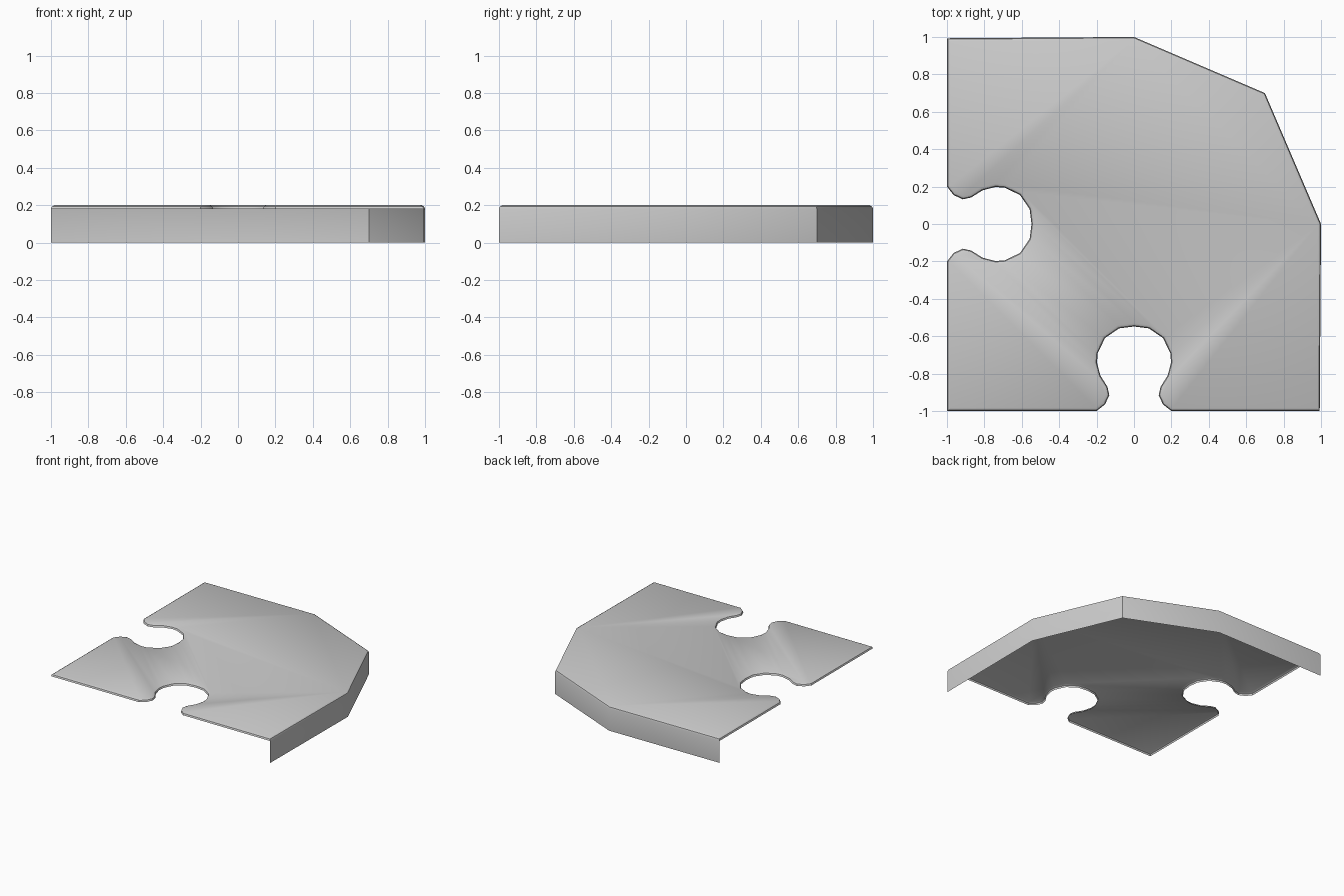
import bpy, bmesh
from mathutils import Vector

if "Cube" in bpy.data.objects:
    bpy.data.objects.remove(bpy.data.objects["Cube"])

# Half of one jigsaw socket: (distance from centre line, position across the edge)
socket = [(0.2, -1), (0.155, -0.965), (0.132, -0.915), (0.142, -0.87),
          (0.18, -0.81), (0.198, -0.74), (0.194, -0.69), (0.155, -0.61), (0.08, -0.558)]

# Outline is symmetric about the diagonal x = y
half = [(-1, -1)] + [(-u, v) for u, v in socket] + [(0, -0.548)]
half += [(u, v) for u, v in reversed(socket)]
half += [(0.993, -1), (1, 0)]
wall_start = len(half) - 2
outline = half + [(0.7, 0.7)] + [(y, x) for x, y in reversed(half[1:])]
outline = [Vector(p) for p in outline]
wall_end = wall_start + 4


def inset(points, d):
    """Mitred inward offset of a counter-clockwise outline."""
    out = []
    for i, p in enumerate(points):
        a = (p - points[i - 1]).normalized()
        b = (points[(i + 1) % len(points)] - p).normalized()
        na, nb = Vector((-a.y, a.x)), Vector((-b.y, b.x))
        out.append(p + (na + nb) * (d / (1 + na.dot(nb))))
    return out


def finish(bm, name):
    me = bpy.data.meshes.new(name)
    bm.to_mesh(me)
    bm.free()
    ob = bpy.data.objects.new(name, me)
    bpy.context.collection.objects.link(ob)
    bpy.ops.object.select_all(action='DESELECT')
    ob.select_set(True)
    bpy.context.view_layer.objects.active = ob
    bpy.ops.object.shade_smooth_by_angle(angle=0.6)


# Top panel with rounded rim, plus the skirt along the outer sides
bm = bmesh.new()
rings = [[bm.verts.new((p.x, p.y, z)) for p in inset(outline, d)]
         for d, z in [(0, 0.18), (0.005, 0.193), (0.018, 0.2)]]
n = len(outline)
for lo, hi in zip(rings, rings[1:]):
    for i in range(n):
        j = (i + 1) % n
        bm.faces.new((lo[i], lo[j], hi[j], hi[i]))
bm.faces.new(rings[-1])

# Skirt wall down to the floor
top = rings[0][wall_start:wall_end + 1]
foot = [bm.verts.new((v.co.x, v.co.y, 0)) for v in top]
for i in range(len(top) - 1):
    bm.faces.new((foot[i], foot[i + 1], top[i + 1], top[i]))
finish(bm, "corner_puzzle_tile")
